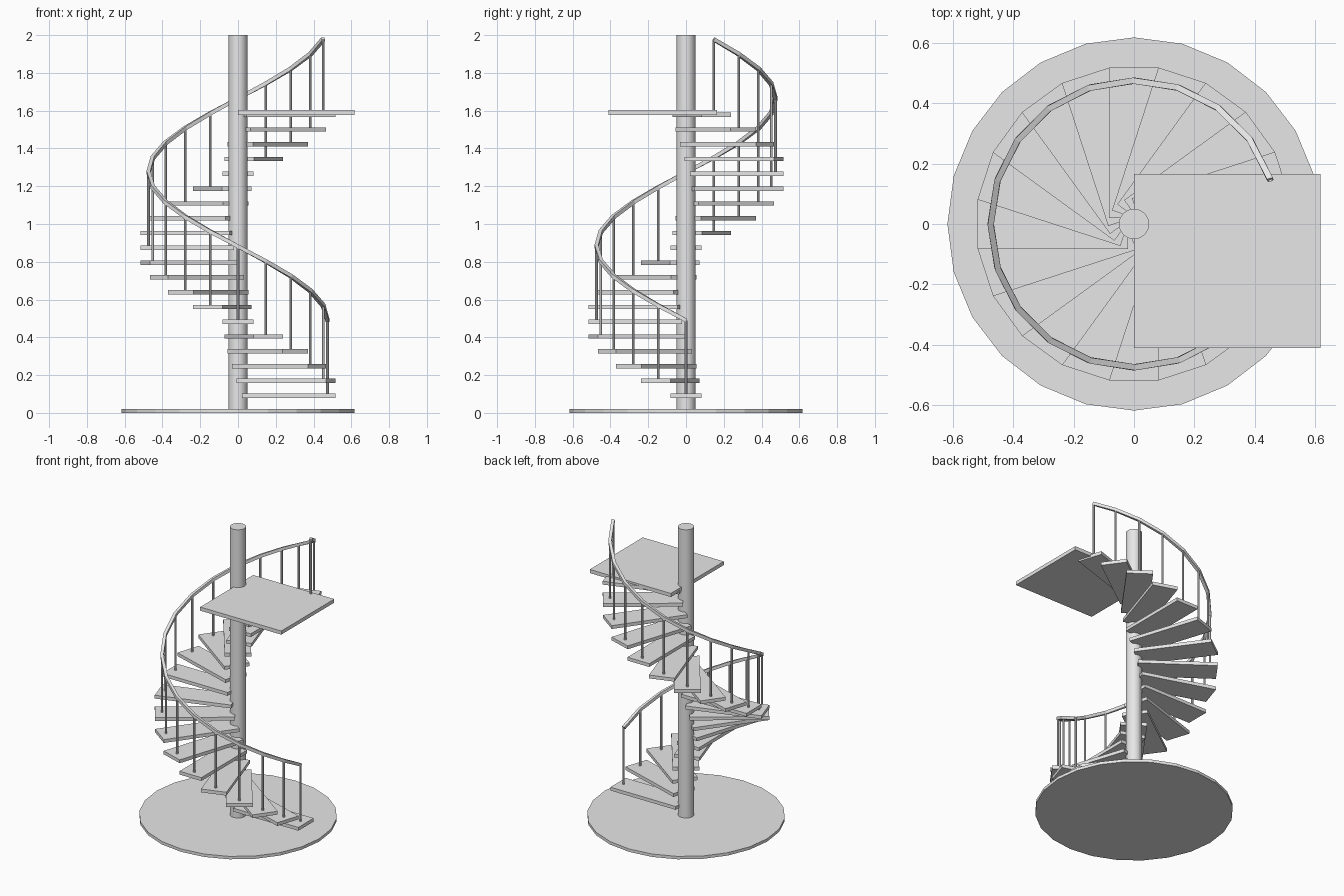
import bpy, bmesh
from math import radians, cos, sin
from mathutils import Matrix, Vector

cube = bpy.data.objects.get("Cube")
if cube:
    bpy.data.objects.remove(cube, do_unlink=True)

STEPS = 20
TURN = radians(-18)          # clockwise climb seen from above
FIRST_Z, RISE = 0.091, 0.0783
RAIL_R, RAIL_LIFT = 0.474, 0.399
RAIL_HALF = 0.01

grey = bpy.data.materials.new("light grey")
grey.use_nodes = True
grey.diffuse_color = (0.8, 0.8, 0.8, 1)
grey.node_tree.nodes["Principled BSDF"].inputs["Base Color"].default_value = (0.8, 0.8, 0.8, 1)


def finish(name, bm):
    bmesh.ops.recalc_face_normals(bm, faces=bm.faces)
    mesh = bpy.data.meshes.new(name)
    bm.to_mesh(mesh)
    bm.free()
    mesh.materials.append(grey)
    obj = bpy.data.objects.new(name, mesh)
    bpy.context.collection.objects.link(obj)
    return obj


def box(name, lo, hi, turn=0.0):
    lo, hi = Vector(lo), Vector(hi)
    bm = bmesh.new()
    place = Matrix.Translation((lo + hi) / 2) @ Matrix.Diagonal((*(hi - lo), 1))
    bmesh.ops.create_cube(bm, size=1, matrix=Matrix.Rotation(turn, 4, "Z") @ place)
    return finish(name, bm)


def cylinder(name, radius, z0, z1, sides, x=0.0, turn=0.0):
    bm = bmesh.new()
    place = Matrix.Rotation(turn, 4, "Z") @ Matrix.Translation((x, 0, (z0 + z1) / 2))
    bmesh.ops.create_cone(bm, cap_ends=True, segments=sides, radius1=radius,
                          radius2=radius, depth=z1 - z0, matrix=place)
    return finish(name, bm)


# Base disc, central pole and top landing
cylinder("base_disc", 0.617, 0, 0.02, 24)
cylinder("central_pole", 0.05, 0.01, 2.0, 24)
box("landing", (0, -0.41, 1.578), (0.616, 0.165, 1.603))

# Treads, each with a baluster up to the handrail
for i in range(STEPS):
    z = FIRST_Z + i * RISE
    box(f"tread_{i + 1}", (0.02, -0.083, z - 0.0115), (0.517, 0.083, z + 0.0115), i * TURN)
    cylinder(f"baluster_{i + 1}", 0.007, z, z + RAIL_LIFT, 8, RAIL_R, i * TURN)

# Handrail: square section swept through the baluster tops
bm = bmesh.new()
rings = []
for i in range(STEPS):
    a = i * TURN
    out = Vector((cos(a), sin(a), 0))
    along = Vector((sin(a), -cos(a), 0)) * (RAIL_R * -TURN) + Vector((0, 0, RISE))
    up = along.normalized().cross(out)
    if up.z < 0:
        up.negate()
    centre = out * RAIL_R + Vector((0, 0, FIRST_Z + i * RISE + RAIL_LIFT))
    corners = [(-1, -1), (1, -1), (1, 1), (-1, 1)]
    rings.append([bm.verts.new(centre + (out * u + up * v) * RAIL_HALF) for u, v in corners])
for r0, r1 in zip(rings, rings[1:]):
    for k in range(4):
        n = (k + 1) % 4
        bm.faces.new((r0[k], r0[n], r1[n], r1[k]))
bm.faces.new(rings[0])
bm.faces.new(rings[-1])
finish("handrail", bm)
